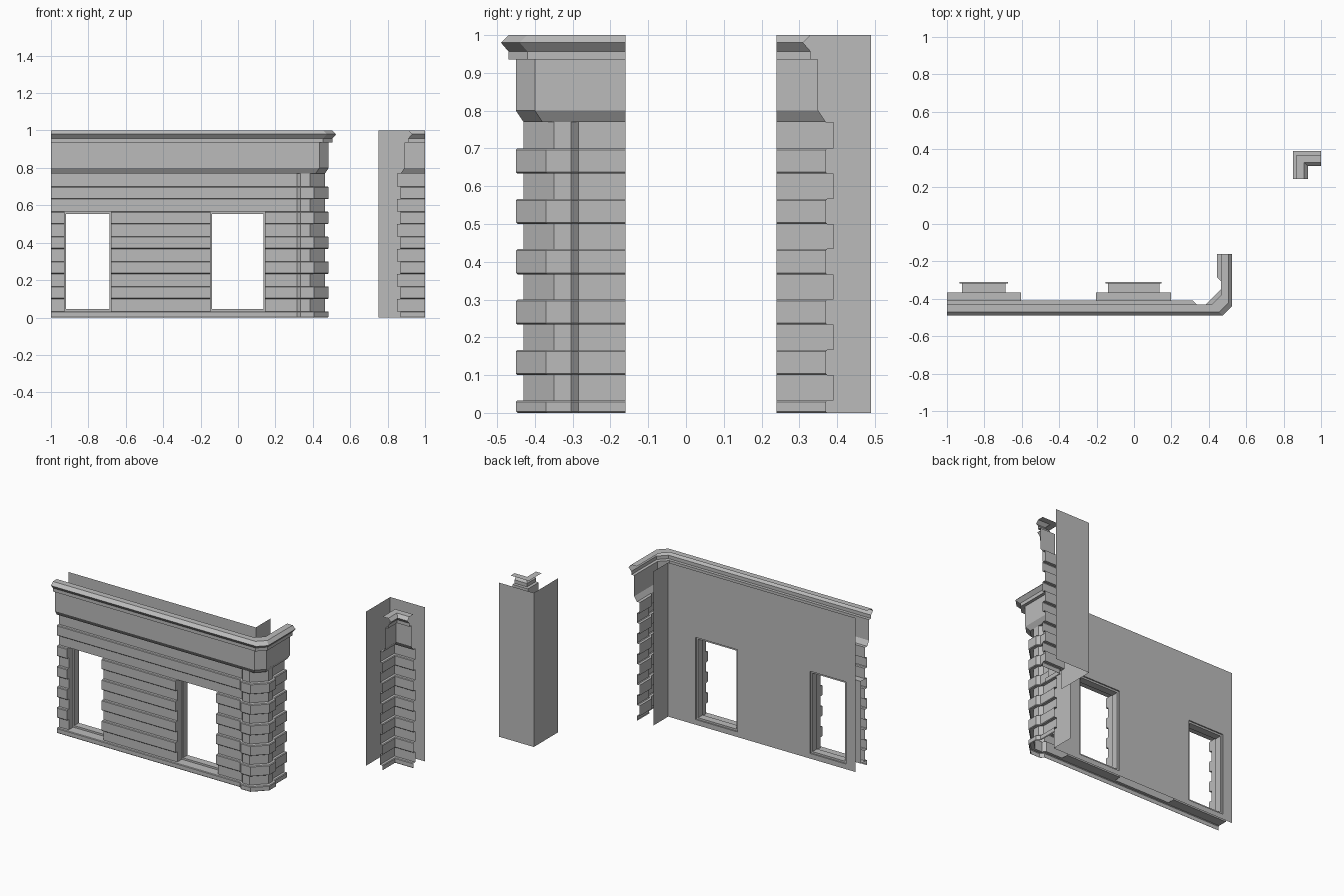
import bpy

cube = bpy.data.objects.get("Cube")
if cube:
    bpy.data.objects.remove(cube, do_unlink=True)

stone = bpy.data.materials.new("grey_stone")
stone.use_nodes = True
GREY = (0.5, 0.5, 0.5, 1)
stone.diffuse_color = GREY
stone.node_tree.nodes["Principled BSDF"].inputs["Base Color"].default_value = GREY


def add_mesh(name, verts, faces):
    mesh = bpy.data.meshes.new(name)
    mesh.from_pydata(verts, [], faces)
    mesh.materials.append(stone)
    obj = bpy.data.objects.new(name, mesh)
    bpy.context.collection.objects.link(obj)
    return obj


def loft(name, rings, closed=False):
    """Skin a stack of equally long point rows with quads."""
    n = len(rings[0])
    faces = []
    for r in range(len(rings) - 1):
        for i in range(n if closed else n - 1):
            j = (i + 1) % n
            faces.append((r * n + i, r * n + j, (r + 1) * n + j, (r + 1) * n + i))
    return add_mesh(name, [p for ring in rings for p in ring], faces)


WALL_Y, WALL_X = -0.31, 0.345      # main backing sheets
CORNER_X, CORNER_Y = 0.75, 0.49    # inner corner backing sheets
REVEAL_Y = -0.365
COURSE = 1 / 15
HOLE_LOW, HOLE_HIGH = COURSE / 2, COURSE * 8.5
WINDOWS = [(-0.803, 0.117), (-0.002, 0.138)]   # centre, half width
JAMB = 0.008


def main_path(d, quoin=0.0, chamfer=0.05):
    """Plan of the street front at distance d from the sheet."""
    y, x = WALL_Y - d, WALL_X + d
    return [(-1, y), (0.315, y), (0.315 + quoin, y - quoin),
            (x + quoin - chamfer, y - quoin), (x + quoin, y - quoin + chamfer),
            (x + quoin, -0.285 - quoin), (x, -0.285), (x, -0.16)]


def quoin_path(d):
    return main_path(d, 0.02, 0.08)


def inner_path(d):
    return [(CORNER_X + d, 0.24), (CORNER_X + d, CORNER_Y - d), (1, CORNER_Y - d)]


def piece(left, right):
    """Plan of a stretch of front between openings, with jamb returns."""
    def path(d):
        pts = quoin_path(d)
        y = pts[0][1]
        if right is not None:
            pts = [(left, y), (right, y), (right, REVEAL_Y)]
        if left > -1:
            pts = [(left, REVEAL_Y), (left, y)] + pts[1:]
        return pts
    return path


def sweep(name, path, profile):
    return loft(name, [[(x, y, z) for x, y in path(d)] for d, z in profile])


def courses(first, last):
    """Alternating raised and recessed rows; row 0 is the raised half row."""
    prof = []
    for k in range(first, last + 1):
        z0, z1 = max(0, (k - 0.5) * COURSE), (k + 0.5) * COURSE
        if k == 11:
            z1 = 0.77
        if k % 2:
            prof += [(0.10, z0), (0.10, z1)]
        else:
            prof += [(0.116, z0), (0.12, z0 + 0.004), (0.12, z1 - 0.004), (0.116, z1)]
    return prof


# Rusticated courses of the street front
sweep("base_course", quoin_path, courses(0, 0) + [(0.10, HOLE_LOW)])
sweep("upper_courses", quoin_path, courses(9, 11))
edges = [-1]
for cx, half in WINDOWS:
    edges += [cx - half - JAMB, cx + half + JAMB]
edges.append(None)
for name, i in (("left_pier", 0), ("middle_pier", 2), ("corner_pier", 4)):
    sweep(name, piece(edges[i], edges[i + 1]), courses(1, 8) + [(0.10, HOLE_HIGH)])

# Frieze and cornice
TRIM = [(0.12, 0.77), (0.14, 0.80), (0.14, 0.935), (0.16, 0.935), (0.16, 0.957),
        (0.18, 0.98), (0.16, 1.0), (0.12, 1.0)]
sweep("frieze_and_cornice", main_path, TRIM)
plain, stepped = main_path(0.12), quoin_path(0.10)
loft("frieze_soffit", [[(x, y, 0.77) for x, y in p] for p in (stepped, plain)])

# Inner corner courses, frieze and cornice
sweep("inner_corner_front", inner_path, courses(0, 11) + TRIM)


def rect(cx, half, y, low, high, left=None):
    a = cx - half if left is None else left
    b = cx + half
    return [(a, y, low), (b, y, low), (b, y, high), (a, y, high)]


# Window linings, back rebates and surrounds
for side, (cx, half) in zip(("left", "right"), WINDOWS):
    jamb = half + JAMB
    rim = half + 0.012
    lo, hi = HOLE_LOW + 0.012, HOLE_HIGH - 0.012
    loft(side + "_window_lining", [
        rect(cx, jamb, REVEAL_Y, HOLE_LOW, HOLE_HIGH),
        rect(cx, half, REVEAL_Y, lo, hi),
        rect(cx, half, WALL_Y - 0.008, lo, hi),
        rect(cx, rim, WALL_Y - 0.008, HOLE_LOW, HOLE_HIGH),
        rect(cx, rim, WALL_Y, HOLE_LOW, HOLE_HIGH)], True)
    x0, x1 = max(-1, cx - 0.2), cx + 0.2
    for part, z in (("sill", HOLE_LOW), ("lintel", HOLE_HIGH)):
        loft(f"{side}_window_{part}", [[(x0, y, z), (x1, y, z)]
                                       for y in (WALL_Y - 0.10, REVEAL_Y)])
    for part, a, b in (("left", x0, cx - jamb), ("right", cx + jamb, x1)):
        loft(f"{side}_window_{part}_backing", [
            [(b, REVEAL_Y, z), (a, REVEAL_Y, z)] for z in (HOLE_LOW, HOLE_HIGH)])

# Main backing sheet with openings
xs = [-1]
for cx, half in WINDOWS:
    xs += [cx - half - 0.012, cx + half + 0.012]
xs.append(WALL_X)
zs = [0, HOLE_LOW, HOLE_HIGH, 1]
verts = [(x, WALL_Y, z) for z in zs for x in xs]
n = len(xs)
faces = [(r * n + i + 1, r * n + i, (r + 1) * n + i, (r + 1) * n + i + 1)
         for r in range(3) for i in range(n - 1) if not (r == 1 and i % 2)]
add_mesh("backing_wall", verts, faces)


# Side return sheet and inner corner sheets
def sheet(name, plan):
    loft(name, [[(x, y, z) for x, y in plan] for z in (0, 1)])


sheet("backing_return", [(WALL_X, -0.16), (WALL_X, WALL_Y)])
sheet("inner_corner_backing", [(1, CORNER_Y), (CORNER_X, CORNER_Y), (CORNER_X, 0.24)])
